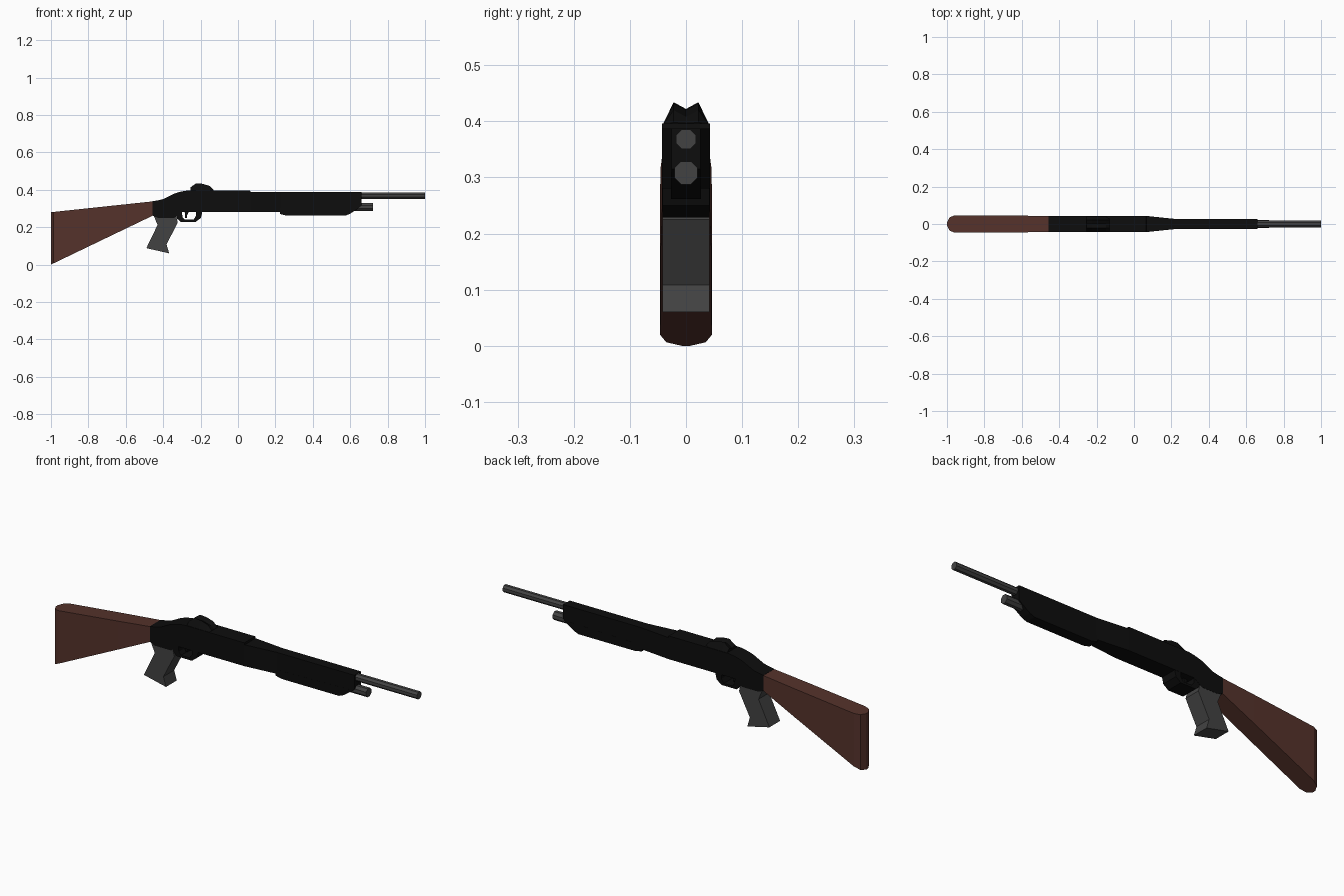
import bpy, bmesh
from math import radians
from mathutils import Matrix

if "Cube" in bpy.data.objects:
    bpy.data.objects.remove(bpy.data.objects["Cube"])


def material(name, rgb):
    m = bpy.data.materials.new(name)
    m.diffuse_color = (*rgb, 1)
    m.use_nodes = True
    m.node_tree.nodes["Principled BSDF"].inputs["Base Color"].default_value = m.diffuse_color
    return m


BLACK = material("black_metal", (0.004, 0.004, 0.004))
GREY = material("dark_grey", (0.055, 0.055, 0.055))
WOOD = material("brown_wood", (0.09, 0.032, 0.024))


def finish(name, bm, mat):
    bmesh.ops.recalc_face_normals(bm, faces=bm.faces)
    me = bpy.data.meshes.new(name)
    bm.to_mesh(me)
    bm.free()
    me.materials.append(mat)
    ob = bpy.data.objects.new(name, me)
    bpy.context.collection.objects.link(ob)
    return ob


def loft(name, sections, mat):
    """Bridge equal-sized loops of points and cap both ends."""
    bm = bmesh.new()
    rings = [[bm.verts.new(p) for p in s] for s in sections]
    n = len(rings[0])
    for a, b in zip(rings, rings[1:]):
        for i in range(n):
            j = (i + 1) % n
            bm.faces.new((a[i], a[j], b[j], b[i]))
    bm.faces.new(rings[0])
    bm.faces.new(rings[-1])
    return finish(name, bm, mat)


def box_loft(name, stations, mat):
    """Stations along x: (x, bottom z, top z, half width)."""
    return loft(name, [[(x, -w, b), (x, w, b), (x, w, t), (x, -w, t)]
                       for x, b, t, w in stations], mat)


def prism(name, profile, w, mat):
    """Side profile (x, z) extruded across y."""
    return loft(name, [[(x, y, z) for x, z in profile] for y in (-w, w)], mat)


def rod(name, x0, x1, z, r, sides, mat):
    bm = bmesh.new()
    turn = (Matrix.Translation(((x0 + x1) / 2, 0, z))
            @ Matrix.Rotation(radians(90), 4, 'Y')
            @ Matrix.Rotation(radians(180 / sides), 4, 'Z'))
    bmesh.ops.create_cone(bm, cap_ends=True, segments=sides, radius1=r,
                          radius2=r, depth=x1 - x0, matrix=turn)
    return finish(name, bm, mat)


# Shoulder stock: wedge with a rounded butt
def stock_station(x, w):
    f = (x + 1) / 0.545
    return (x, 0.262 * f, 0.28 + 0.058 * f, w)


box_loft("stock", [stock_station(x, w) for x, w in
                   [(-1, 0.008), (-0.987, 0.035), (-0.96, 0.046),
                    (-0.63, 0.045), (-0.455, 0.0425)]], WOOD)

# Receiver: tang, body with raised top plate, taper to the fore-end
W = 0.043
box_loft("receiver", [
    (-0.457, 0.262, 0.339, W), (-0.43, 0.25, 0.343, W),
    (-0.40, 0.25, 0.35, W), (-0.34, 0.25, 0.38, W),
    (-0.32, 0.265, 0.386, W), (-0.30, 0.28, 0.391, W),
    (-0.27, 0.28, 0.396, W), (0.065, 0.28, 0.396, W),
    (0.067, 0.28, 0.387, W), (0.23, 0.28, 0.387, 0.026),
    (0.61, 0.28, 0.387, 0.026), (0.66, 0.315, 0.387, 0.026)], BLACK)

# Pump handle under the barrel
prism("pump_handle", [(0.225, 0.30), (0.225, 0.27), (0.26, 0.262),
                      (0.575, 0.262), (0.60, 0.272), (0.62, 0.285),
                      (0.655, 0.31)], 0.0265, BLACK)

# Rear sight with a V notch
loft("rear_sight", [[(x, -0.042, 0.385), (x, 0.042, 0.385),
                     (x, 0.042, 0.393), (x, 0.022, z),
                     (x, 0, z - min(0.012, (z - 0.395) / 2)),
                     (x, -0.022, z), (x, -0.042, 0.393)]
                    for x, z in [(-0.255, 0.412), (-0.225, 0.434),
                                 (-0.19, 0.432), (-0.15, 0.42),
                                 (-0.13, 0.398)]], BLACK)

# Trigger guard: open U joined to the receiver, and trigger
prism("trigger_guard", [
    (-0.335, 0.27), (-0.325, 0.245), (-0.308, 0.229), (-0.225, 0.229),
    (-0.198, 0.25), (-0.19, 0.285), (-0.225, 0.285), (-0.225, 0.26),
    (-0.238, 0.24), (-0.285, 0.24), (-0.297, 0.255), (-0.30, 0.285)],
    0.042, BLACK)
prism("trigger", [(-0.285, 0.285), (-0.262, 0.285), (-0.272, 0.265),
                  (-0.272, 0.248), (-0.282, 0.25), (-0.284, 0.265)],
      0.012, BLACK)

# Pistol grip
prism("grip", [(-0.45, 0.26), (-0.43, 0.212), (-0.49, 0.088),
               (-0.368, 0.06), (-0.382, 0.108), (-0.322, 0.225),
               (-0.332, 0.262), (-0.36, 0.285), (-0.43, 0.27)], 0.0422, GREY)

# Barrel and magazine tube
rod("barrel", 0.6, 1.0, 0.368, 0.019, 8, GREY)
rod("magazine_tube", 0.55, 0.722, 0.308, 0.0225, 8, GREY)
